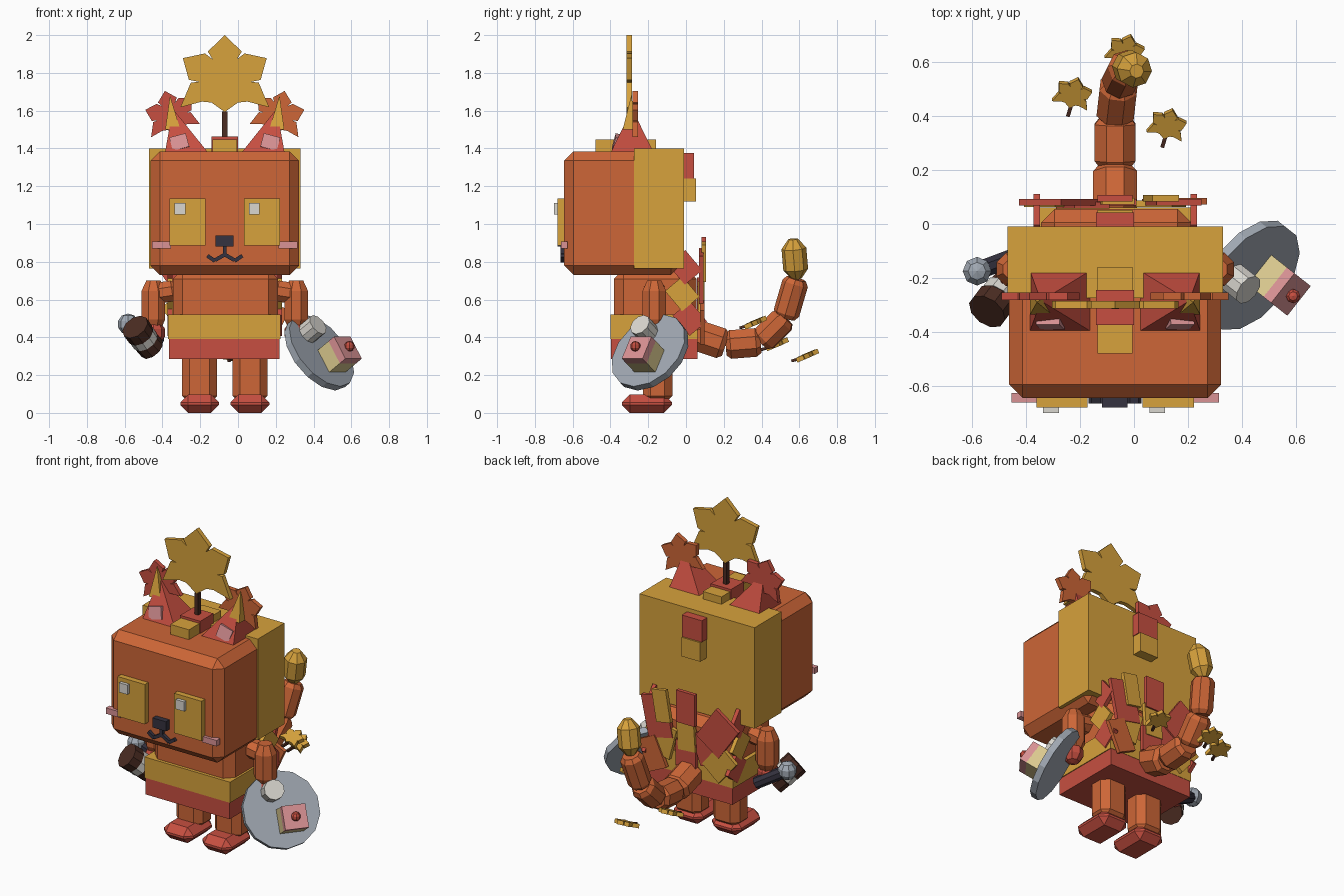
import bpy, bmesh, math
from mathutils import Vector, Matrix, Euler

if "Cube" in bpy.data.objects:
    bpy.data.objects.remove(bpy.data.objects["Cube"])


def material(name, *rgb):
    m = bpy.data.materials.new(name)
    m.use_nodes = True
    m.diffuse_color = (*rgb, 1)
    m.node_tree.nodes["Principled BSDF"].inputs["Base Color"].default_value = (*rgb, 1)
    return m


orange = material("orange fur", .61, .133, .038)
gold = material("gold", .68, .36, .045)
red = material("red", .57, .078, .052)
pink = material("pink", .70, .29, .30)
grey = material("grey", .35, .39, .445)
white = material("off white", .70, .68, .63)
dark = material("charcoal", .035, .032, .05)
brown = material("dark brown", .07, .025, .016)
cream = material("cream", .72, .60, .28)

MID = -.07  # the body's own mirror plane


def finish(name, bm, mat, matrix=None, bevel=0):
    bmesh.ops.recalc_face_normals(bm, faces=bm.faces)
    mesh = bpy.data.meshes.new(name)
    bm.to_mesh(mesh)
    bm.free()
    mesh.materials.append(mat)
    ob = bpy.data.objects.new(name, mesh)
    bpy.context.collection.objects.link(ob)
    if matrix:
        ob.matrix_world = matrix
    if bevel:
        mod = ob.modifiers.new("Bevel", 'BEVEL')
        mod.width, mod.segments = bevel, 1
    return ob


def block(name, centre, size, mat, rot=(0, 0, 0), bevel=0):
    bm = bmesh.new()
    bmesh.ops.create_cube(bm, size=1, matrix=Matrix.Diagonal((*size, 1)))
    turn = Euler([math.radians(a) for a in rot]).to_matrix().to_4x4()
    return finish(name, bm, mat, Matrix.Translation(centre) @ turn, bevel)


def span(name, x, y, z, mat, bevel=0):
    lo, hi = Vector((x[0], y[0], z[0])), Vector((x[1], y[1], z[1]))
    return block(name, (lo + hi) / 2, hi - lo, mat, bevel=bevel)


def tube(name, a, b, r, mat, sides=8, taper=0, tip=.6):
    """Prism from a to b whose ends narrow over the taper length."""
    a, b = Vector(a), Vector(b)
    length = (b - a).length
    stations = [(0, r), (length, r)]
    if taper:
        stations = [(0, r * tip), (taper, r), (length - taper, r), (length, r * tip)]
    bm = bmesh.new()
    rings = [[bm.verts.new((q * math.cos(t), q * math.sin(t), h))
              for t in [math.tau * (i + .5) / sides for i in range(sides)]]
             for h, q in stations]
    for low, high in zip(rings, rings[1:]):
        for i in range(sides):
            j = (i + 1) % sides
            bm.faces.new((low[i], low[j], high[j], high[i]))
    bm.faces.new(rings[0])
    bm.faces.new(rings[-1])
    quat = (b - a).to_track_quat('Z', 'Y')
    return finish(name, bm, mat, Matrix.Translation(a) @ quat.to_matrix().to_4x4())


def ball(name, centre, r, mat):
    bm = bmesh.new()
    bmesh.ops.create_uvsphere(bm, u_segments=8, v_segments=5, radius=r)
    return finish(name, bm, mat, Matrix.Translation(centre))


def pyramid(name, centre, half, apex, mat):
    bm = bmesh.new()
    c = Vector(centre)
    base = [bm.verts.new(c + Vector((sx * half, sy * half, 0)))
            for sx, sy in ((-1, -1), (1, -1), (1, 1), (-1, 1))]
    top = bm.verts.new(apex)
    bm.faces.new(base)
    for i in range(4):
        bm.faces.new((base[i], base[(i + 1) % 4], top))
    return finish(name, bm, mat)


# Half outline of a five-lobed leaf, top to bottom
LEAF = [(0, .217), (.09, .13), (.065, .09), (.105, .12), (.222, .095), (.19, -.02),
        (.14, -.03), (.18, -.035), (.235, -.165), (.12, -.135), (.07, -.14), (0, -.19)]


def leaf(name, centre, scale, mat, rot, thick=.028):
    bm = bmesh.new()
    outline = LEAF + [(-x, y) for x, y in LEAF[-2:0:-1]]
    face = bm.faces.new([bm.verts.new((x * scale, y * scale, -thick / 2)) for x, y in outline])
    out = bmesh.ops.extrude_face_region(bm, geom=[face])
    bmesh.ops.translate(bm, vec=(0, 0, thick),
                        verts=[v for v in out["geom"] if isinstance(v, bmesh.types.BMVert)])
    turn = Euler([math.radians(a) for a in rot]).to_matrix().to_4x4()
    return finish(name, bm, mat, Matrix.Translation(centre) @ turn)


# Head and hood
span("head", (-.463, .323), (-.645, -.03), (.73, 1.385), orange, .05)
span("hood", (-.47, .33), (-.275, -.01), (.765, 1.4), gold)
span("crest_front", (-.135, -.005), (-.48, -.375), (1.37, 1.447), gold)
span("crest_middle", (-.14, 0), (-.375, -.245), (1.37, 1.462), red)
span("crest_back", (-.135, -.005), (-.245, -.16), (1.37, 1.447), gold)
span("hood_patch_upper", (-.14, 0), (-.02, .042), (1.24, 1.375), red)
span("hood_patch_lower", (-.135, -.005), (-.02, .052), (1.12, 1.24), gold)

# Face
for side, s in (("right", -1), ("left", 1)):
    ex = MID + s * .197
    span(side + "_eye", (ex - .095, ex + .095), (-.68, -.62), (.885, 1.135), gold)
    span(side + "_eye_glint", (ex - .07, ex - .012), (-.70, -.67), (1.05, 1.11), white)
    block(side + "_cheek", (MID + s * .335, -.645, .888), (.1, .035, .037), pink)
    block(side + "_mouth_inner", (MID + s * .028, -.65, .822), (.055, .03, .02), dark, (0, s * 30, 0))
    block(side + "_mouth_outer", (MID + s * .072, -.65, .818), (.05, .03, .02), dark, (0, -s * 35, 0))
span("nose", (-.118, -.025), (-.68, -.62), (.88, .94), dark)
span("mouth_stem", (-.08, -.06), (-.665, -.63), (.825, .885), dark)

# Ears
for side, s in (("right", -1), ("left", 1)):
    ex = MID + s * .2
    pyramid(side + "_ear", (ex, -.285, 1.37), .118, (MID + s * .275, -.285, 1.61), red)
    pyramid(side + "_ear_tip", (MID + s * .275, -.295, 1.50), .04, (MID + s * .29, -.29, 1.68), gold)
    block(side + "_inner_ear", (MID + s * .24, -.365, 1.43), (.09, .035, .075), pink, (-15, s * 15, 0))

# Leaves over the head
leaf("crown_leaf", (MID, -.30, 1.783), 1, gold, (90, 0, 0))
block("crown_leaf_stem", (MID, -.30, 1.525), (.027, .03, .14), brown)
leaf("right_side_leaf", (-.355, -.268, 1.585), .57, red, (90, -15, 0))
leaf("left_side_leaf", (.215, -.268, 1.585), .57, orange, (90, 15, 0))

# Torso, sash and skirt
span("torso", (-.345, .212), (-.38, .055), (.32, .76), orange, .05)
span("sash", (-.37, .225), (-.40, .062), (.39, .52), gold)
span("skirt", (-.365, .22), (-.397, .06), (.285, .39), red)

# Legs, feet and arms
for side, s in (("right", -1), ("left", 1)):
    lx = MID + s * .133
    block(side + "_leg", (lx, -.15, .2), (.185, .155, .3), orange, bevel=.04)
    block(side + "_foot", (lx, -.207, .049), (.205, .265, .098), red, bevel=.042)
    ax = MID + s * .378
    tube(side + "_arm", (ax, -.168, .44), (ax, -.168, .70), .068, orange, taper=.055)
    tube(side + "_shoulder", (MID + s * .25, -.168, .65), (ax, -.168, .63), .06, orange, taper=.03)
    ball(side + "_paw", (ax, -.175, .425), .065, red)

# Tail
path = [(MID, .03, .42), (MID, .21, .36), (MID, .395, .375),
        (-.055, .525, .505), (-.025, .585, .71), (.01, .567, .92)]
radii = [.088, .082, .075, .07, .066]
for i, r in enumerate(radii):
    last = i == len(radii) - 1
    tube("tail_tip" if last else f"tail_segment_{i + 1}", path[i], path[i + 1], r,
         gold if last else orange, 8, .05 if last else .025, .4 if last else .75)

# Small leaves drifting round the tail
for i, p in enumerate([(-.225, .485, .365), (.125, .37, .48), (-.03, .645, .305)]):
    leaf(f"drifting_leaf_{i + 1}", p, .29, gold, (22, 8, -15), .025)
    tube(f"drifting_leaf_stem_{i + 1}", Vector(p) + Vector((-.005, -.035, -.015)),
         Vector(p) + Vector((-.02, -.085, -.03)), .01, brown, 4)

# Overlapping patches on the back: x, y, z, width, height, tilt, colour
patches = [(.14, .08, .72, .17, .26, 12, red), (.10, .095, .80, .10, .20, 10, gold),
           (-.07, .095, .83, .13, .20, 0, red), (-.065, .085, .66, .12, .20, 4, gold),
           (-.28, .08, .72, .19, .24, -35, red), (-.06, .08, .53, .14, .16, 0, red),
           (.17, .085, .48, .13, .20, 25, orange), (-.29, .075, .53, .15, .19, -40, gold),
           (.10, .075, .58, .14, .20, -15, gold), (-.19, .07, .60, .14, .20, 20, red)]
for i, (x, y, z, w, h, tilt, mat) in enumerate(patches):
    block(f"back_patch_{i + 1}", (x, y, z), (w, .024, h), mat, (0, tilt, 0))
for side, x in (("right", -.36), ("left", .222)):
    for i, (y, z, mat) in enumerate([(-.005, .77, red), (-.02, .63, gold), (.02, .50, red)]):
        block(f"{side}_side_patch_{i + 1}", (x, y, z), (.024, .12, .14), mat, (40, 0, 0))

# Dessert plate held on the left
normal = Vector((.66, -.52, .55)).normalized()
hub = Vector((.43, -.19, .32))
tube("plate", hub - normal * .02, hub + normal * .02, .228, grey, 14)
cup = hub + Vector((-.075, 0, .09))
tube("cup", cup, cup + normal * .105, .06, white, 10)
cake = hub + Vector((.055, .005, -.055))
facing = [math.degrees(a) for a in normal.to_track_quat('Z', 'Y').to_euler()]
block("cake_base", cake + normal * .06, (.14, .14, .09), cream, facing)
block("cake_icing", cake + normal * .125, (.14, .14, .045), pink, facing)
ball("cherry", cake + normal * .16, .028, red)

# Banded drum and ball-headed stick held on the right
drum = [Vector(p) for p in ((-.545, -.325, .455), (-.515, -.285, .415),
                            (-.49, -.255, .38), (-.455, -.22, .34))]
for i, (name, mat) in enumerate((("drum_cap", brown), ("drum_band", white), ("drum_base", brown))):
    tube(name, drum[i], drum[i + 1], .076 - .003 * i, mat, 10)
tube("stick_handle", (-.41, -.11, .37), (-.565, -.168, .46), .036, dark, 8)
ball("stick_head", (-.582, -.175, .47), .056, grey)
